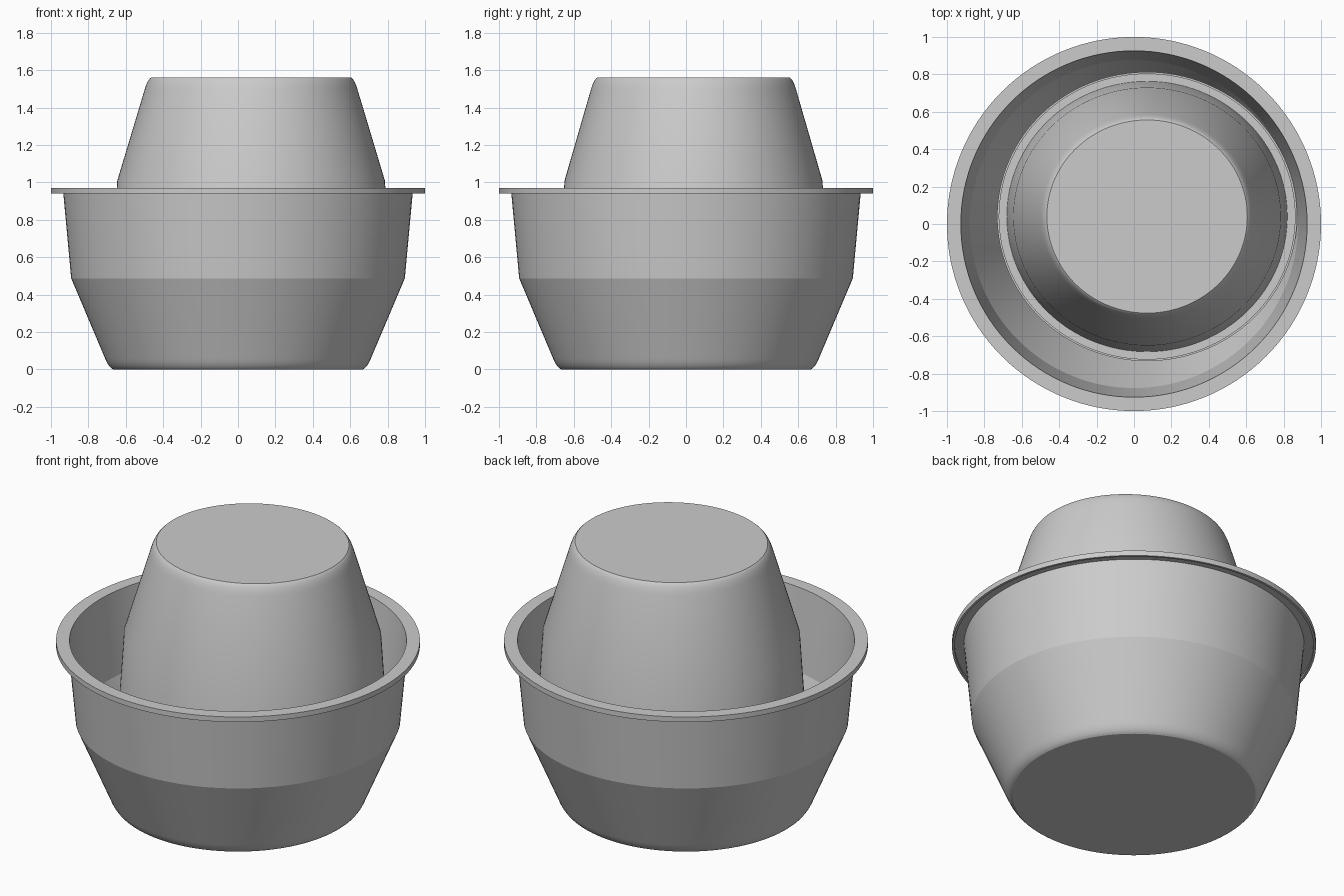
import bpy, bmesh, math

if "Cube" in bpy.data.objects:
    bpy.data.objects.remove(bpy.data.objects["Cube"])

SEG = 128

def corner(a, b, c, n=7):
    """Curved corner from a to c pulled towards b."""
    return [tuple((1-t)**2*p + 2*t*(1-t)*q + t*t*r for p, q, r in zip(a, b, c))
            for t in (i/n for i in range(n + 1))]

# Closed bowl section (radius, height): outside, hollow flange lip, inside
outer = corner((0.668, 0), (0.692, 0.012), (0.712, 0.062))
inner = corner((0.698, 0.066), (0.680, 0.024), (0.655, 0.015))
PROFILE = ([(0, 0)] + outer +
           [(0.892, 0.487), (0.935, 0.953),                     # side wall
            (0.986, 0.953), (0.986, 0.94), (1.0, 0.94), (1.0, 0.971),  # lip
            (0.926, 0.971), (0.877, 0.489)] +                   # inside wall
           inner + [(0, 0.015)])

def bowl(name, location=(0, 0, 0), scale=(1, 1, 1), flip=False):
    bm = bmesh.new()
    rings = []
    for r, z in PROFILE:
        count = 1 if r == 0 else SEG
        rings.append([bm.verts.new((r*math.cos(2*math.pi*i/SEG)*scale[0],
                                    r*math.sin(2*math.pi*i/SEG)*scale[1],
                                    (-z if flip else z)*scale[2]))
                      for i in range(count)])
    for a, b in zip(rings, rings[1:]):
        for i in range(SEG):
            j = (i + 1) % SEG
            if len(a) == 1:
                bm.faces.new((a[0], b[j], b[i]))
            elif len(b) == 1:
                bm.faces.new((a[i], a[j], b[0]))
            else:
                bm.faces.new((a[i], a[j], b[j], b[i]))
    bmesh.ops.recalc_face_normals(bm, faces=bm.faces[:])
    mesh = bpy.data.meshes.new(name)
    bm.to_mesh(mesh)
    bm.free()
    ob = bpy.data.objects.new(name, mesh)
    ob.location = location
    bpy.context.collection.objects.link(ob)
    bpy.ops.object.select_all(action='DESELECT')
    ob.select_set(True)
    bpy.context.view_layer.objects.active = ob
    bpy.ops.object.shade_smooth_by_angle(angle=math.radians(14))
    return ob

# Large upright bowl
bowl("lower_bowl")

# Smaller upturned bowl resting inside, slightly off centre
bowl("upturned_bowl", (0.07, 0.04, 1.56), (0.802, 0.773, 1.13), flip=True)
